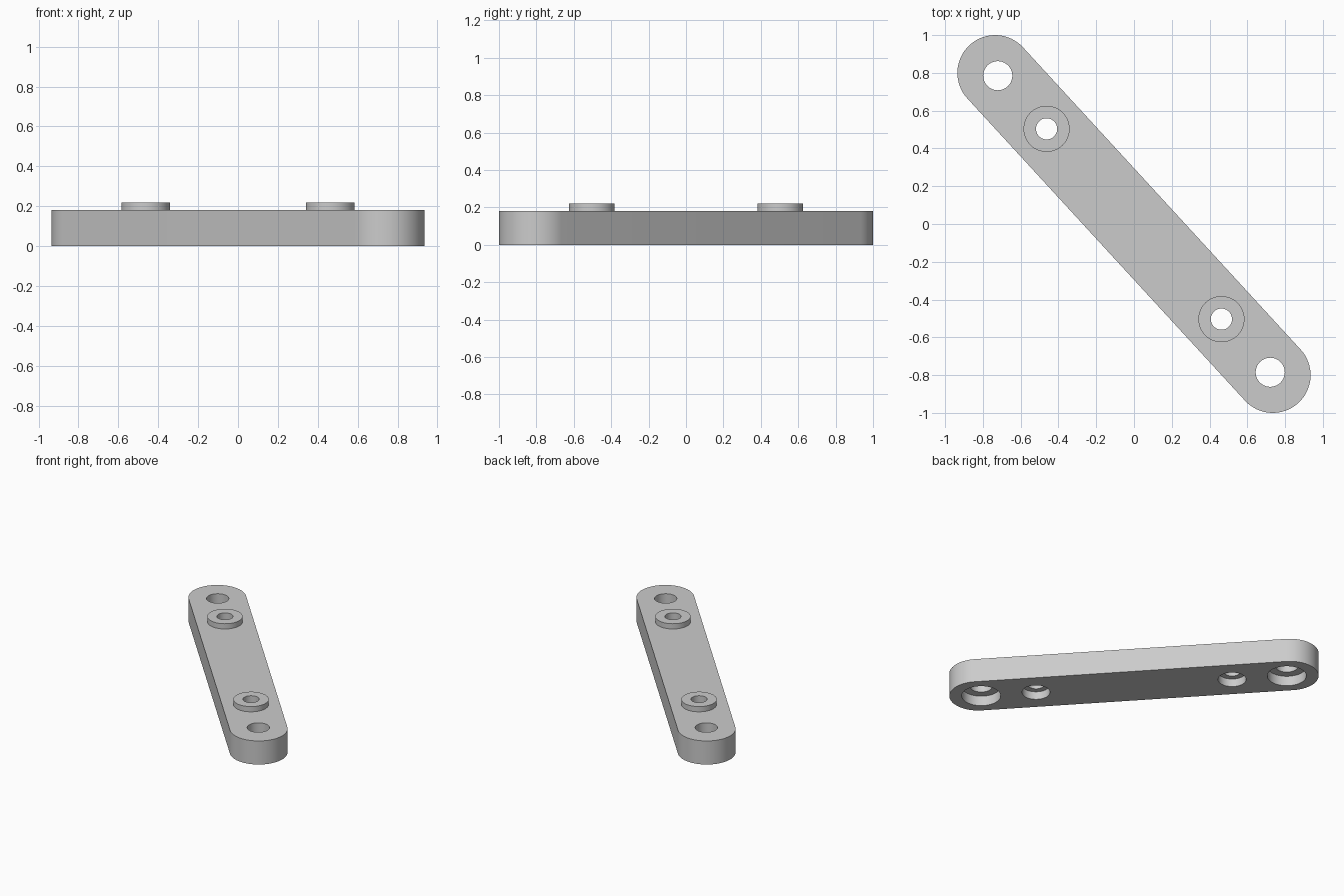
import bpy
import bmesh
import math
from mathutils import Matrix, Vector

cube = bpy.data.objects.get("Cube")
if cube:
    bpy.data.objects.remove(cube, do_unlink=True)

END = Vector((-0.735, 0.80, 0))     # centre of one rounded end
AXIS = END.normalized()
RADIUS, THICK, BOSS_TOP = 0.2, 0.18, 0.22
BOLT, BOSS = 1.066, 0.684           # hole distances along the bar
SEGMENTS = 64

grey = bpy.data.materials.new("light grey")
grey.use_nodes = True
colour = (0.6, 0.6, 0.6, 1)
grey.diffuse_color = colour
grey.node_tree.nodes["Principled BSDF"].inputs["Base Color"].default_value = colour


def add_object(name, bm):
    mesh = bpy.data.meshes.new(name)
    bmesh.ops.recalc_face_normals(bm, faces=bm.faces)
    bm.to_mesh(mesh)
    bm.free()
    mesh.materials.append(grey)
    obj = bpy.data.objects.new(name, mesh)
    bpy.context.collection.objects.link(obj)
    return obj


def cylinder(name, centre, radius, bottom, top):
    bm = bmesh.new()
    place = Matrix.Translation(centre + Vector((0, 0, (bottom + top) / 2)))
    bmesh.ops.create_cone(bm, cap_ends=True, segments=SEGMENTS, radius1=radius,
                          radius2=radius, depth=top - bottom, matrix=place)
    return add_object(name, bm)


def select(obj):
    bpy.ops.object.select_all(action='DESELECT')
    obj.select_set(True)
    bpy.context.view_layer.objects.active = obj


def cut(obj, cutter):
    select(obj)
    mod = obj.modifiers.new("hole", 'BOOLEAN')
    mod.operation, mod.solver, mod.object = 'DIFFERENCE', 'EXACT', cutter
    bpy.ops.object.modifier_apply(modifier=mod.name)
    bpy.data.objects.remove(cutter, do_unlink=True)


# Bar: a slot outline of two half circles, extruded upwards
bm = bmesh.new()
outline = []
heading = math.atan2(AXIS.y, AXIS.x)
for side in (1, -1):
    for i in range(SEGMENTS // 2 + 1):
        a = heading - math.pi / 2 + math.pi * i / (SEGMENTS // 2)
        arc = Vector((math.cos(a), math.sin(a), 0)) * RADIUS
        outline.append(bm.verts.new((END + arc) * side))
base = bm.faces.new(outline)
extruded = bmesh.ops.extrude_face_region(bm, geom=[base])
bmesh.ops.translate(bm, vec=(0, 0, THICK),
                    verts=[v for v in extruded["geom"] if isinstance(v, bmesh.types.BMVert)])
bar = add_object("bar", bm)
parts = [bar]

for side, label in ((1, "back"), (-1, "front")):
    # Bolt hole, with a wide recess underneath
    bolt = AXIS * BOLT * side
    cut(bar, cylinder("bolt_hole", bolt, 0.077, -0.1, 0.4))
    cut(bar, cylinder("bolt_recess", bolt, 0.135, -0.1, 0.075))

    # Raised boss, with its screw hole and a recess underneath
    spot = AXIS * BOSS * side
    boss = cylinder(label + "_boss", spot, 0.122, THICK, BOSS_TOP)
    for part in (bar, boss):
        cut(part, cylinder("screw_hole", spot, 0.056, -0.1, 0.4))
    cut(bar, cylinder("screw_recess", spot, 0.097, -0.1, 0.06))
    parts.append(boss)

for part in parts:
    select(part)
    bpy.ops.object.shade_smooth_by_angle(angle=math.radians(30))
